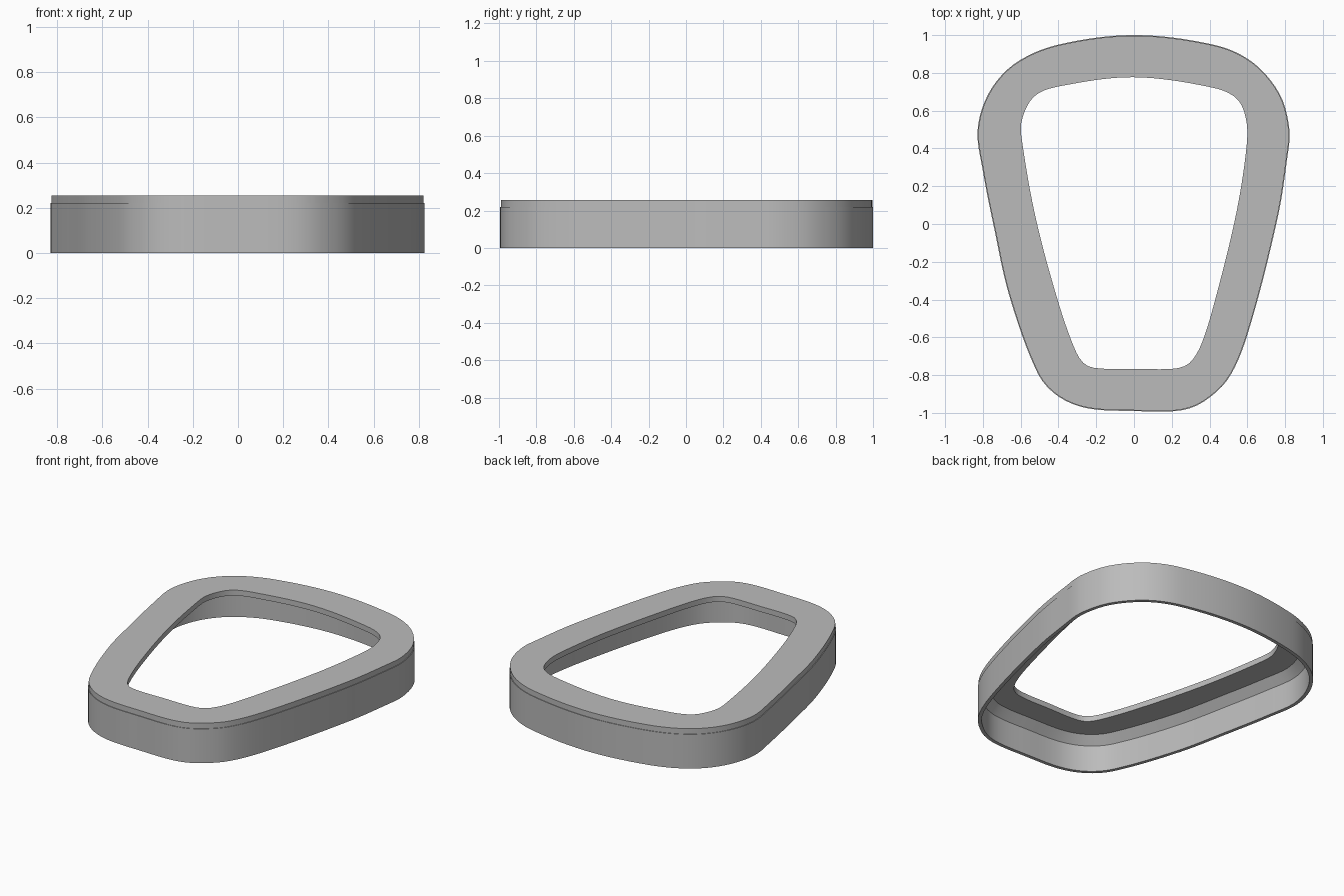
import bpy
import bmesh
from math import radians
from mathutils import Vector

default_cube = bpy.data.objects.get("Cube")
if default_cube:
    bpy.data.objects.remove(default_cube, do_unlink=True)

SAMPLES = 144

# Control points, anticlockwise from the middle of the back edge
OUTER = [(0, 1), (-.41, .947), (-.63, .85), (-.765, .7), (-.828, .5),
         (-.8, .28), (-.745, 0), (-.66, -.38), (-.51, -.79), (-.405, -.91),
         (-.25, -.975), (0, -.99), (.24, -.988), (.37, -.94), (.505, -.81),
         (.61, -.555), (.76, .03), (.81, .34), (.823, .5), (.77, .69),
         (.627, .857), (.43, .947)]
HOLE = [(0, .777), (-.39, .73), (-.527, .677), (-.595, .545), (-.59, .42),
        (-.52, .03), (-.405, -.4), (-.31, -.67), (-.257, -.745),
        (-.18, -.765), (0, -.767), (.22, -.765), (.295, -.735),
        (.357, -.635), (.43, -.4), (.54, .05), (.595, .4), (.595, .545),
        (.548, .66), (.425, .72)]


def spline_point(a, b, c, d, t):
    """Centripetal-style smooth segment from b to c."""
    span = (c - b).length
    m1 = (c - a) * span / ((c - b).length + (b - a).length)
    m2 = (d - b) * span / ((d - c).length + (c - b).length)
    return (b * (2 * t**3 - 3 * t**2 + 1) + m1 * (t**3 - 2 * t**2 + t)
            + c * (3 * t**2 - 2 * t**3) + m2 * (t**3 - t**2))


def smooth_loop(points):
    """Closed smooth outline, resampled evenly along its length."""
    pts = [Vector(p) for p in points]
    n = len(pts)
    dense = [spline_point(pts[i - 1], pts[i], pts[(i + 1) % n],
                          pts[(i + 2) % n], k / 20)
             for i in range(n) for k in range(20)]
    dense.append(dense[0])
    lengths = [0.0]
    for p, q in zip(dense, dense[1:]):
        lengths.append(lengths[-1] + (q - p).length)
    loop, j = [], 0
    for s in range(SAMPLES):
        target = lengths[-1] * s / SAMPLES
        while lengths[j + 1] < target:
            j += 1
        f = (target - lengths[j]) / (lengths[j + 1] - lengths[j])
        loop.append(dense[j].lerp(dense[j + 1], f))
    return loop


def inset(loop, distance):
    """Move an anticlockwise outline inwards."""
    result = []
    for i, p in enumerate(loop):
        tangent = (loop[(i + 1) % SAMPLES] - loop[i - 1]).normalized()
        result.append(p + Vector((-tangent.y, tangent.x)) * distance)
    return result


def loft_closed(name, rings, material):
    """Skin a closed chain of (outline, height) rings."""
    bm = bmesh.new()
    rows = [[bm.verts.new((p.x, p.y, z)) for p in loop] for loop, z in rings]
    for r, row in enumerate(rows):
        above = rows[(r + 1) % len(rows)]
        for i in range(SAMPLES):
            k = (i + 1) % SAMPLES
            bm.faces.new((row[i], row[k], above[k], above[i]))
    bmesh.ops.recalc_face_normals(bm, faces=bm.faces)
    mesh = bpy.data.meshes.new(name)
    bm.to_mesh(mesh)
    bm.free()
    mesh.materials.append(material)
    obj = bpy.data.objects.new(name, mesh)
    bpy.context.collection.objects.link(obj)
    bpy.ops.object.select_all(action="DESELECT")
    obj.select_set(True)
    bpy.context.view_layer.objects.active = obj
    bpy.ops.object.shade_smooth_by_angle(angle=radians(30))
    return obj


# Plain grey finish
grey = bpy.data.materials.new("plain grey")
grey.use_nodes = True
colour = (0.5, 0.5, 0.5, 1)
grey.diffuse_color = colour
grey.node_tree.nodes["Principled BSDF"].inputs["Base Color"].default_value = colour

# Hollow frame: thin skirt, fine seam, flat top plate and inner chamfer
outer = smooth_loop(OUTER)
hole = smooth_loop(HOLE)
TOP, SEAM, CHAMFER = 0.255, 0.22, 0.17
lip = inset(outer, 0.004)
skirt = inset(outer, 0.022)
loft_closed("bezel_frame", [
    (outer, 0), (outer, SEAM), (lip, SEAM), (lip, TOP),
    (hole, TOP), (hole, SEAM), (inset(outer, 0.07), SEAM),
    (skirt, CHAMFER), (skirt, 0)], grey)
